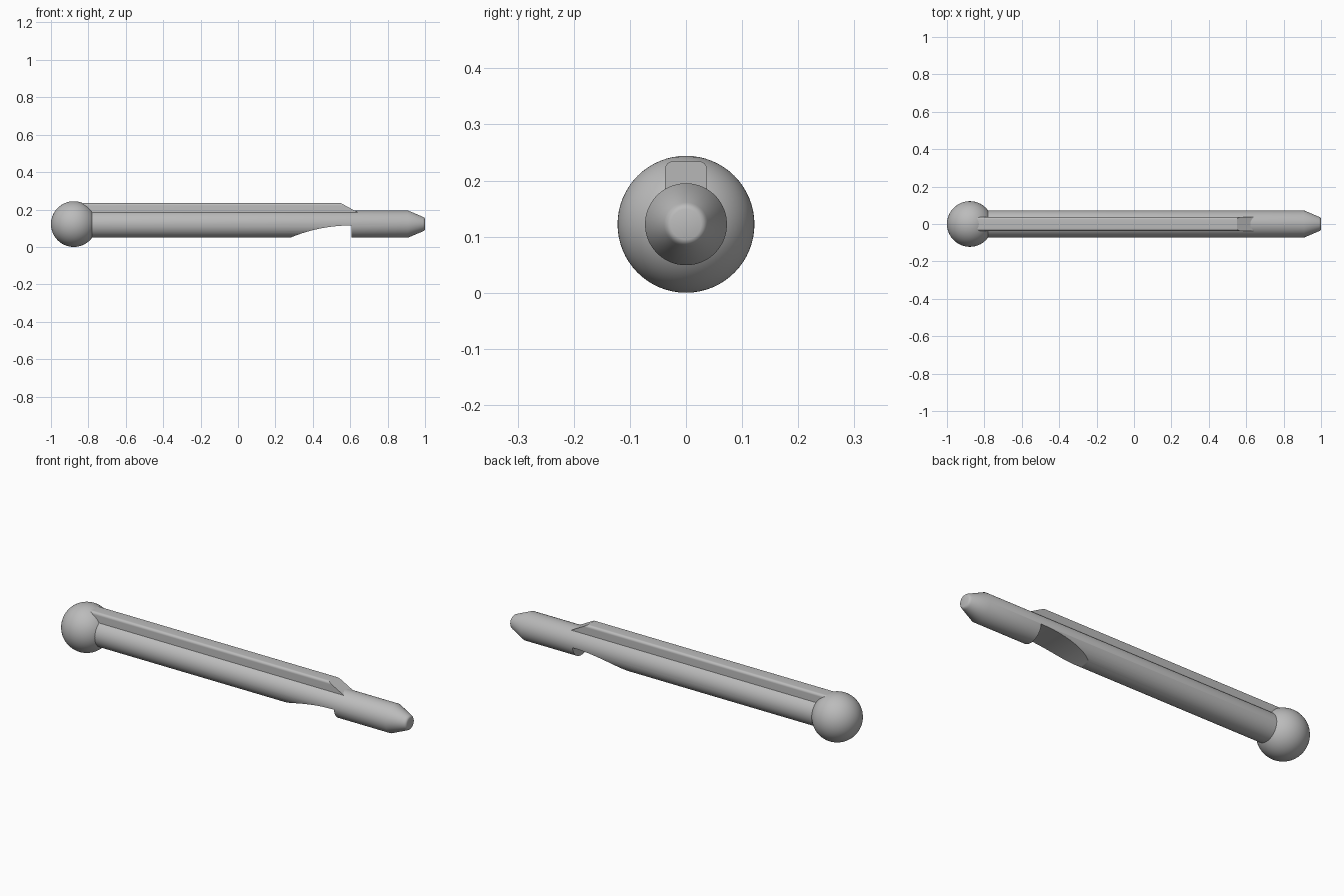
import bpy, bmesh
from math import sin, cos, pi, radians, sqrt

if "Cube" in bpy.data.objects:
    bpy.data.objects.remove(bpy.data.objects["Cube"], do_unlink=True)

AXIS_Z = 0.122      # height of the pin's centre line
SHAFT_R = 0.073
BALL_X, BALL_R = -0.878, 0.122

grey = bpy.data.materials.new("plain_grey")
grey.use_nodes = True
colour = (0.5, 0.5, 0.5, 1)
grey.diffuse_color = colour
grey.node_tree.nodes["Principled BSDF"].inputs["Base Color"].default_value = colour


def loft(name, rings):
    """Closed solid from a list of equal-length point rings, capped at both ends."""
    bm = bmesh.new()
    loops = [[bm.verts.new(p) for p in ring] for ring in rings]
    n = len(loops[0])
    for a, b in zip(loops, loops[1:]):
        for i in range(n):
            j = (i + 1) % n
            bm.faces.new((a[i], a[j], b[j], b[i]))
    bm.faces.new(loops[0])
    bm.faces.new(loops[-1])
    bmesh.ops.recalc_face_normals(bm, faces=bm.faces)
    mesh = bpy.data.meshes.new(name)
    bm.to_mesh(mesh)
    bm.free()
    obj = bpy.data.objects.new(name, mesh)
    bpy.context.collection.objects.link(obj)
    mesh.materials.append(grey)
    return obj


def select(obj):
    bpy.ops.object.select_all(action="DESELECT")
    obj.select_set(True)
    bpy.context.view_layer.objects.active = obj


def smooth(obj):
    select(obj)
    bpy.ops.object.shade_smooth_by_angle(angle=radians(28))


def circle(x, r, n=96):
    return [(x, r * cos(2 * pi * i / n), AXIS_Z + r * sin(2 * pi * i / n)) for i in range(n)]


# Shaft with a tapered, slightly rounded tip
profile = [(-0.87, SHAFT_R), (0.908, SHAFT_R), (0.988, 0.039),
           (0.994, 0.036), (0.998, 0.032), (1.0, 0.027)]
shaft = loft("shaft", [circle(x, r) for x, r in profile])

# Curved notch in the underside, ending in a square step
notch_end, notch_top, arc_r = 0.608, 0.115, 0.855
steps = 32
outline = [(notch_end, -0.1)]
for i in range(steps + 1):
    dx = 0.40 * i / steps
    outline.append((notch_end - dx, notch_top - arc_r + sqrt(arc_r ** 2 - dx ** 2)))
outline.append((notch_end - 0.40, -0.1))
cutter = loft("notch_cutter", [[(x, y, z) for x, z in outline] for y in (-0.2, 0.2)])
cutter.hide_render = True
cut = shaft.modifiers.new("notch", "BOOLEAN")
cut.operation = "DIFFERENCE"
cut.solver = "EXACT"
cut.object = cutter
select(shaft)
bpy.ops.object.modifier_apply(modifier=cut.name)
bpy.data.objects.remove(cutter, do_unlink=True)
smooth(shaft)

# Raised key along the top: rounded upper corners, sloped front end
half, top, base, fillet = 0.037, 0.234, 0.14, 0.013
section = [(-half, base), (half, base)]
for centre, start in ((half - fillet, 0), (fillet - half, pi / 2)):
    for i in range(9):
        a = start + pi / 2 * i / 8
        section.append((centre + fillet * cos(a), top - fillet + fillet * sin(a)))
back = [(BALL_X, y, z) for y, z in section]
front = [(0.55 + (top - z) * 1.85, y, z) for y, z in section]
smooth(loft("key", [back, front]))

# Ball head
bpy.ops.mesh.primitive_uv_sphere_add(segments=64, ring_count=32, radius=BALL_R,
                                     location=(BALL_X, 0, AXIS_Z))
ball = bpy.context.object
ball.name = "ball_head"
ball.data.materials.append(grey)
smooth(ball)
